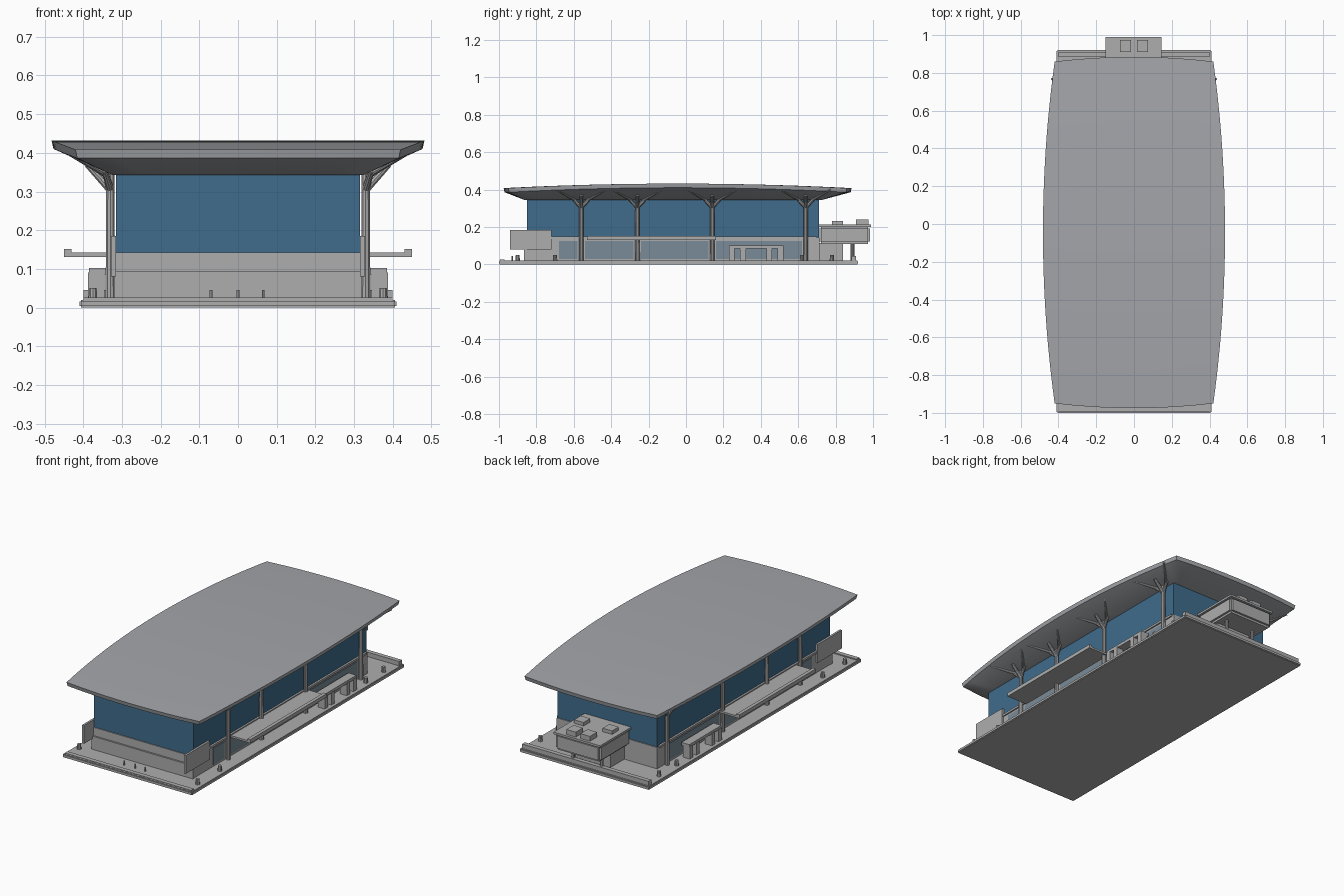
import bpy, bmesh
from mathutils import Vector

cube = bpy.data.objects.get("Cube")
if cube:
    bpy.data.objects.remove(cube, do_unlink=True)


def material(name, rgb):
    m = bpy.data.materials.new(name)
    m.use_nodes = True
    m.diffuse_color = (*rgb, 1)
    m.node_tree.nodes["Principled BSDF"].inputs["Base Color"].default_value = (*rgb, 1)
    return m


GREY = material("light grey", (0.42, 0.42, 0.42))
ROOF = material("roof grey", (0.37, 0.38, 0.40))
BLUE = material("blue glass", (0.05, 0.15, 0.26))
TINT = material("blue grey glass", (0.19, 0.26, 0.31))


def finish(name, bm, mat, smooth=False):
    bmesh.ops.recalc_face_normals(bm, faces=bm.faces)
    me = bpy.data.meshes.new(name)
    bm.to_mesh(me)
    bm.free()
    me.materials.append(mat)
    ob = bpy.data.objects.new(name, me)
    bpy.context.collection.objects.link(ob)
    if smooth:
        bpy.ops.object.select_all(action="DESELECT")
        ob.select_set(True)
        bpy.context.view_layer.objects.active = ob
        bpy.ops.object.shade_smooth_by_angle(angle=0.6)
    return ob


def box(name, x, y, z, mat, bevel=0):
    bm = bmesh.new()
    bmesh.ops.create_cube(bm, size=1)
    for v in bm.verts:
        v.co = [r[0] + (c + 0.5) * (r[1] - r[0]) for c, r in zip(v.co, (x, y, z))]
    if bevel:
        bmesh.ops.bevel(bm, geom=bm.edges[:], offset=bevel, segments=2, affect="EDGES")
    return finish(name, bm, mat)


def rod(name, a, b, r1, r2, mat=GREY, sides=10):
    a, b = Vector(a), Vector(b)
    bm = bmesh.new()
    bmesh.ops.create_cone(bm, cap_ends=True, segments=sides, radius1=r1, radius2=r2,
                          depth=(b - a).length)
    turn = Vector((0, 0, 1)).rotation_difference(b - a)
    for v in bm.verts:
        v.co = turn @ v.co + (a + b) / 2
    return finish(name, bm, mat, True)


def side_box(name, side, x, *rest, **kw):
    return box(name, sorted((side * x[0], side * x[1])), *rest, **kw)


# Roof: bowed plan, gentle arch along its length, sloping soffit
def roof_point(s, t):
    x = s * (0.42 + 0.062 * (1 - t * t))
    y = -0.045 + 0.905 * t + t * 0.025 * (1 - s * s)
    return x, y, 0.432 - 0.024 * t * t


def soffit_point(s, t):
    return 0.325 * s, -0.07 + 0.79 * t, 0.343


NX, NY = 8, 28
bm = bmesh.new()
st = [[(2 * i / NX - 1, 2 * j / NY - 1) for i in range(NX + 1)] for j in range(NY + 1)]
top = [[bm.verts.new(roof_point(*p)) for p in row] for row in st]
for j in range(NY):
    for i in range(NX):
        bm.faces.new((top[j][i], top[j][i + 1], top[j + 1][i + 1], top[j + 1][i]))
loop = [(0, i) for i in range(NX)] + [(j, NX) for j in range(NY)]
loop += [(NY, i) for i in range(NX, 0, -1)] + [(j, 0) for j in range(NY, 0, -1)]
rings = [[top[j][i] for j, i in loop], [], []]
for j, i in loop:
    x, y, z = roof_point(*st[j][i])
    rings[1].append(bm.verts.new((x * 0.99, y * 0.995, z - 0.022)))
    rings[2].append(bm.verts.new(soffit_point(*st[j][i])))
for a, b in zip(rings, rings[1:]):
    for k in range(len(loop)):
        n = (k + 1) % len(loop)
        bm.faces.new((a[k], a[n], b[n], b[k]))
bm.faces.new(rings[2])
finish("roof", bm, ROOF, True)

# Platform with raised kerbs at both ends
box("platform", (-0.41, 0.41), (-1.0, 0.92), (0, 0.02), GREY, bevel=0.004)
box("front_kerb", (-0.40, 0.40), (-0.995, -0.97), (0.02, 0.026), GREY)
box("back_kerb", (-0.40, 0.40), (0.885, 0.91), (0.02, 0.045), GREY)

# Glazed hall over a solid lower wall
box("upper_glazing", (-0.315, 0.315), (-0.85, 0.71), (0.14, 0.345), BLUE)
box("lower_wall", (-0.318, 0.318), (-0.855, 0.715), (0.02, 0.142), GREY)
box("front_plinth", (-0.32, 0.32), (-0.865, -0.85), (0.02, 0.095), GREY)

column_rows = (-0.56, -0.26, 0.14, 0.64)
for side in (-1, 1):
    # Columns with branching tops
    for y in column_rows:
        rod("column", (side * 0.33, y, 0.02), (side * 0.33, y, 0.345), 0.013, 0.011)
        fork = (side * 0.33, y, 0.305)
        rod("outer_bracket", fork, (side * 0.39, y, 0.37), 0.011, 0.008)
        for d in (-1, 1):
            rod("side_bracket", fork, (side * 0.345, y + d * 0.05, 0.355), 0.01, 0.008)
            rod("roof_strut", (side * 0.345, y + d * 0.04, 0.345),
                (side * 0.435, y + d * 0.13, 0.398), 0.007, 0.006)

    # Tinted panels in the lower side wall
    for y0, y1 in zip((-0.70,) + column_rows[:3], column_rows):
        side_box("lower_panel", side, (0.315, 0.321), (y0 + 0.02, y1 - 0.02),
                 (0.03, 0.125), TINT)

    # Side awning with an upturned lip
    side_box("awning", side, (0.318, 0.44), (-0.53, 0.16), (0.131, 0.142), GREY)
    side_box("awning_lip", side, (0.43, 0.45), (-0.53, 0.16), (0.131, 0.152), GREY)
    side_box("wall_rail", side, (0.315, 0.326), (-0.84, 0.70), (0.136, 0.148), GREY)

    # Upright board near the front corner
    side_box("side_board", side, (0.316, 0.328), (-0.94, -0.72), (0.08, 0.185), GREY)

    # Open stall beside the wall
    side_box("stall_top", side, (0.335, 0.385), (0.23, 0.52), (0.085, 0.102), GREY)
    for y in (0.23, 0.29, 0.43, 0.49):
        side_box("stall_post", side, (0.345, 0.388), (y, y + 0.03), (0.02, 0.09), GREY)

    # Small bollards along the platform edge
    for y in (-0.9, -0.7, 0.62, 0.78):
        rod("bollard", (side * 0.375, y, 0.02), (side * 0.375, y, 0.05), 0.012, 0.01)

# Rear equipment cabin on its supports
box("rear_cabin", (-0.145, 0.14), (0.71, 0.985), (0.11, 0.205), GREY, bevel=0.012)
box("rear_cabin_roof", (-0.15, 0.145), (0.70, 0.99), (0.20, 0.212), GREY)
box("cabin_support", (-0.11, 0.11), (0.71, 0.84), (0.02, 0.115), GREY)
for x in (-0.09, 0.09):
    rod("cabin_post", (x, 0.89, 0.02), (x, 0.89, 0.12), 0.01, 0.01)
    box("roof_unit", (x - 0.03, x + 0.03), (0.78, 0.84), (0.21, 0.232), GREY)
    box("roof_unit", (x * 0.5 - 0.03, x * 0.5 + 0.03), (0.91, 0.975), (0.21, 0.24), GREY)

# Short posts on the forecourt
for x in (-0.07, 0, 0.065):
    rod("forecourt_post", (x, -0.93, 0.02), (x, -0.93, 0.045), 0.004, 0.004, sides=6)
